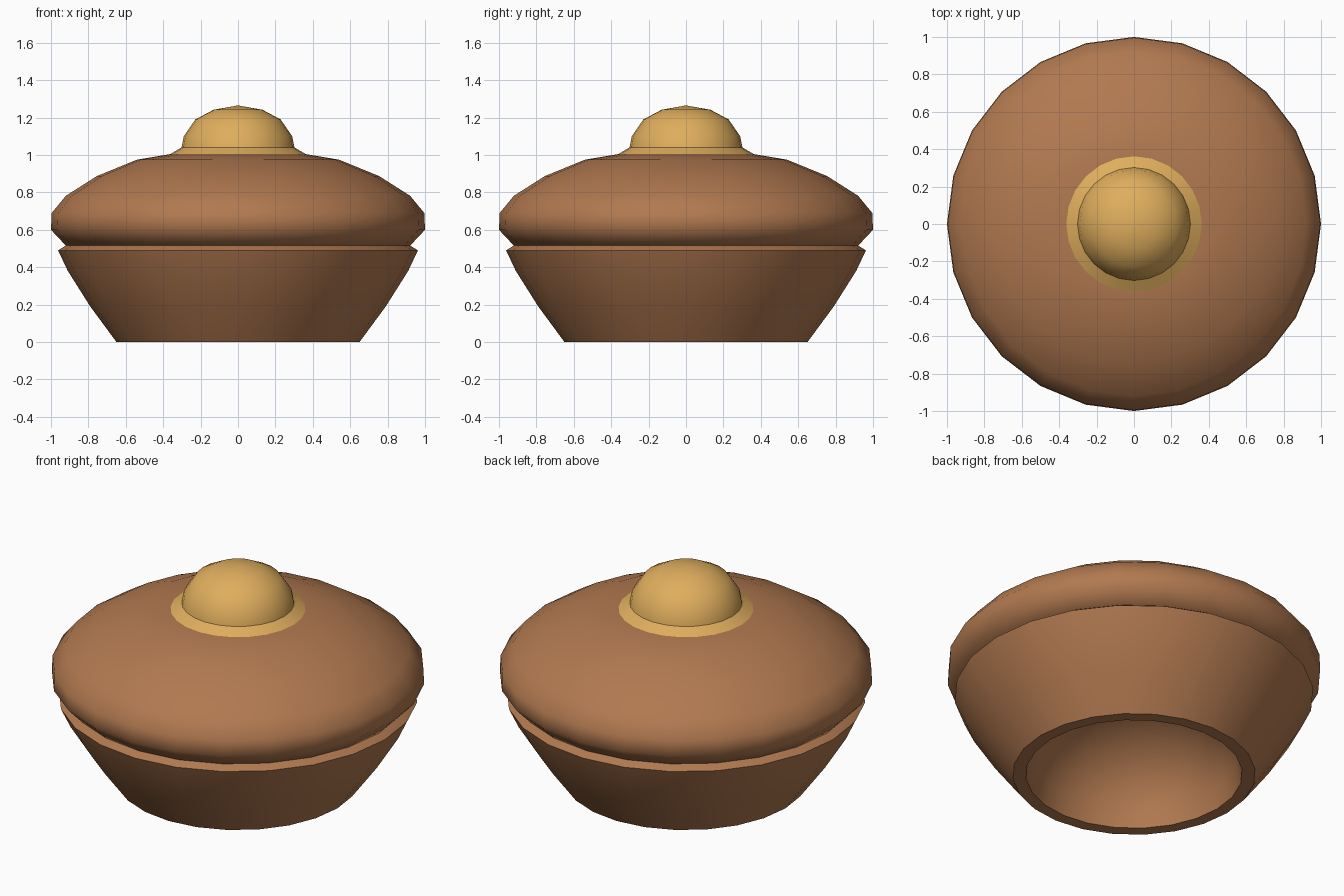
import bpy, bmesh, math

if "Cube" in bpy.data.objects:
    bpy.data.objects.remove(bpy.data.objects["Cube"])

SIDES = 24


def material(name, rgb):
    m = bpy.data.materials.new(name)
    m.diffuse_color = (*rgb, 1)
    m.use_nodes = True
    m.node_tree.nodes["Principled BSDF"].inputs["Base Color"].default_value = m.diffuse_color
    return m


def lathe(name, profile, mat, smooth_angle):
    """Spin an (r, z) profile around z; points with r = 0 weld to a pole."""
    bm = bmesh.new()
    verts = [bm.verts.new((r, 0, z)) for r, z in profile]
    edges = [bm.edges.new(p) for p in zip(verts, verts[1:])]
    bmesh.ops.spin(bm, geom=verts + edges, cent=(0, 0, 0), axis=(0, 0, 1),
                   angle=math.tau, steps=SIDES)
    bmesh.ops.remove_doubles(bm, verts=bm.verts[:], dist=1e-4)
    bmesh.ops.recalc_face_normals(bm, faces=bm.faces[:])
    me = bpy.data.meshes.new(name)
    bm.to_mesh(me)
    bm.free()
    me.materials.append(mat)
    ob = bpy.data.objects.new(name, me)
    bpy.context.collection.objects.link(ob)
    bpy.ops.object.select_all(action='DESELECT')
    ob.select_set(True)
    bpy.context.view_layer.objects.active = ob
    bpy.ops.object.shade_smooth_by_angle(angle=math.radians(smooth_angle))
    return ob


brown = material("warm brown", (0.44, 0.19, 0.08))
gold = material("golden tan", (0.74, 0.42, 0.11))

# Flared base with a domed recess underneath
recess = [(0.58 * math.cos(a), 0.48 * math.sin(a))
          for a in (math.radians(d) for d in range(0, 90, 15))]
lathe("base", [(0, 0.56), (0.85, 0.56), (0.962, 0.49), (0.91, 0.38), (0.79, 0.19),
               (0.65, 0)] + recess + [(0, 0.48)], brown, 45)

# Rounded lid, its underside tucked into the base
lathe("lid", [(0, 1.01), (0.36, 1.005), (0.54, 0.975), (0.755, 0.887), (0.92, 0.782),
              (0.996, 0.69), (1.0, 0.60), (0.92, 0.515), (0.78, 0.50), (0, 0.50)],
      brown, 60)

# Knob: flared collar and rounded cap
lathe("knob", [(0, 1.265), (0.13, 1.242), (0.228, 1.19), (0.29, 1.10), (0.302, 1.04),
               (0.362, 1.005), (0, 1.0)], gold, 40)
